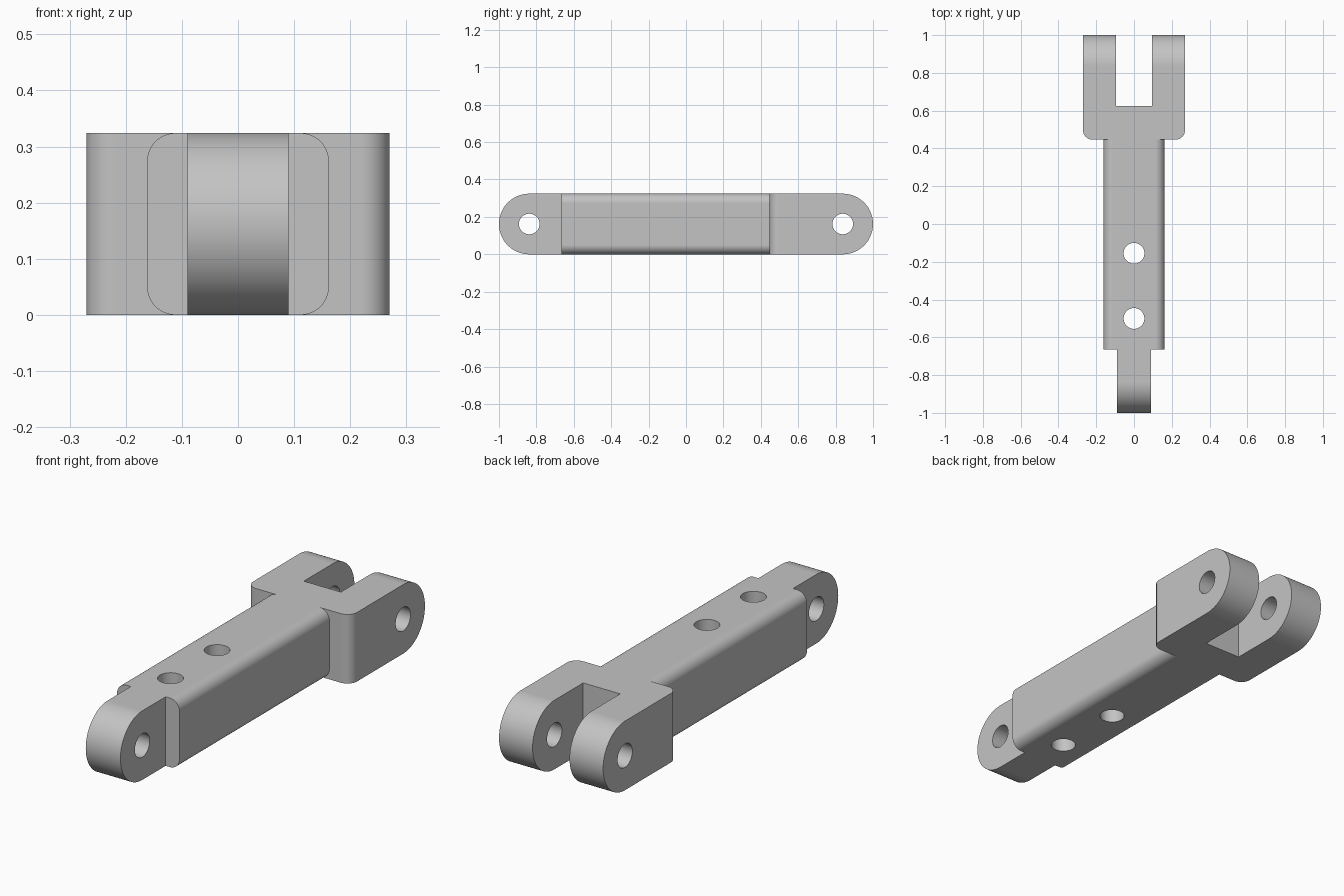
import bpy, bmesh, math
from mathutils import Vector, Matrix

default = bpy.data.objects.get("Cube")
if default:
    bpy.data.objects.remove(default, do_unlink=True)

H = 0.324            # overall height
R = H / 2            # radius of rounded ends
PIN_Y = 1 - R        # distance of pin holes from centre
HOLE = 0.055
BEAM_FRONT, BEAM_BACK = -0.665, 0.447
FILLET = 0.05

grey = bpy.data.materials.new("plain grey")
grey.use_nodes = True
grey.diffuse_color = (0.55, 0.55, 0.55, 1)
grey.node_tree.nodes["Principled BSDF"].inputs["Base Color"].default_value = grey.diffuse_color


def to_object(name, bm):
    bmesh.ops.recalc_face_normals(bm, faces=bm.faces[:])
    mesh = bpy.data.meshes.new(name)
    bm.to_mesh(mesh)
    bm.free()
    mesh.materials.append(grey)
    obj = bpy.data.objects.new(name, mesh)
    bpy.context.collection.objects.link(obj)
    return obj


def box_bmesh(x, y0, y1, z0, z1):
    bm = bmesh.new()
    bmesh.ops.create_cube(bm, size=1)
    for v in bm.verts:
        v.co = Vector((v.co.x * 2 * x, y0 + (v.co.y + 0.5) * (y1 - y0),
                       z0 + (v.co.z + 0.5) * (z1 - z0)))
    return bm


def round_edges(bm, rule):
    edges = [e for e in bm.edges if rule(*[v.co for v in e.verts])]
    bmesh.ops.bevel(bm, geom=edges, offset=FILLET, segments=12,
                    profile=0.5, affect='EDGES', clamp_overlap=True)


def lug_bmesh(x, y_flat, side):
    """Bar with a half-round end, side = +1 toward the back, -1 toward the front."""
    n = 48
    points = [(y_flat, 0)]
    for i in range(n + 1):
        a = -math.pi / 2 + math.pi * i / n
        points.append((side * (PIN_Y + R * math.cos(a)), R + R * math.sin(a)))
    points.append((y_flat, H))
    bm = bmesh.new()
    face = bm.faces.new([bm.verts.new((-x, y, z)) for y, z in points])
    out = bmesh.ops.extrude_face_region(bm, geom=[face])
    moved = [g for g in out["geom"] if isinstance(g, bmesh.types.BMVert)]
    bmesh.ops.translate(bm, verts=moved, vec=(2 * x, 0, 0))
    return bm


def hole_cutter(y, axis):
    bm = bmesh.new()
    turn = Matrix.Rotation(math.pi / 2, 4, axis) if axis == 'Y' else Matrix()
    bmesh.ops.create_cone(bm, cap_ends=True, segments=48, radius1=HOLE, radius2=HOLE,
                          depth=1, matrix=Matrix.Translation((0, y, R)) @ turn)
    return to_object("hole_cutter", bm)


def finish(obj, cutters):
    bpy.ops.object.select_all(action='DESELECT')
    obj.select_set(True)
    bpy.context.view_layer.objects.active = obj
    for cutter in cutters:
        cutter.hide_render = True
        mod = obj.modifiers.new("cut", 'BOOLEAN')
        mod.operation, mod.solver, mod.object = 'DIFFERENCE', 'EXACT', cutter
        bpy.ops.object.modifier_apply(modifier=mod.name)
        bpy.data.objects.remove(cutter, do_unlink=True)
    bpy.ops.object.shade_smooth_by_angle(angle=math.radians(30))
    obj.modifiers.new("flat_faces", 'WEIGHTED_NORMAL').keep_sharp = True


# Beam: rounded along its length, two vertical holes
bm = box_bmesh(R, BEAM_FRONT, BEAM_BACK, 0, H)
round_edges(bm, lambda a, b: abs(a.y - b.y) > 0.5)
finish(to_object("beam", bm), [hole_cutter(y, 'Z') for y in (-0.155, -0.5)])

# Front tongue with a cross pin hole
finish(to_object("front_tongue", lug_bmesh(0.09, BEAM_FRONT, -1)),
       [hole_cutter(-PIN_Y, 'Y')])

# Back fork: rounded shoulders, slot and cross pin hole
bm = lug_bmesh(0.27, BEAM_BACK, 1)
round_edges(bm, lambda a, b: max(abs(a.y - BEAM_BACK), abs(b.y - BEAM_BACK)) < 0.001
            and abs(a.z - b.z) > 0.1)
slot = to_object("slot_cutter", box_bmesh(0.096, 0.625, 1.2, -0.2, H + 0.2))
finish(to_object("back_fork", bm), [slot, hole_cutter(PIN_Y, 'Y')])
